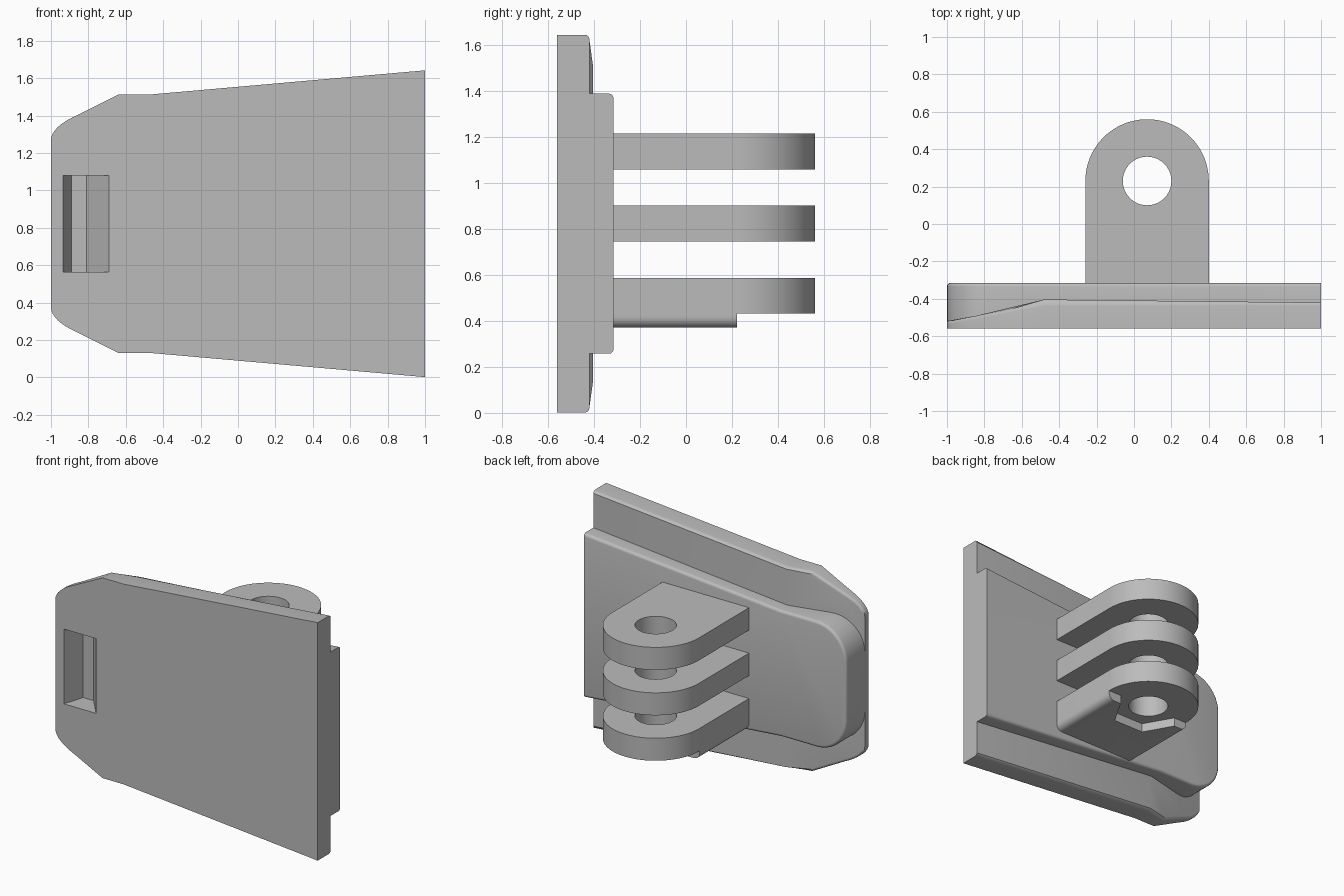
import bpy, bmesh, math
from mathutils import Vector

cube = bpy.data.objects.get("Cube")
if cube:
    bpy.data.objects.remove(cube, do_unlink=True)

MID = 0.822                       # height of the plate's centre line
FRONT, STEP, BACK = -0.56, -0.42, -0.315
HOLE_X, HOLE_Y, LUG_R = 0.07, 0.23, 0.33

grey = bpy.data.materials.new("plain_grey")
grey.use_nodes = True
colour = (0.5, 0.5, 0.5, 1)
grey.diffuse_color = colour
grey.node_tree.nodes["Principled BSDF"].inputs["Base Color"].default_value = colour


def arc(cx, cy, r, start, end, n):
    """Points on an arc, angles in degrees."""
    angles = [math.radians(start + (end - start) * i / n) for i in range(n + 1)]
    return [(cx + r * math.cos(a), cy + r * math.sin(a)) for a in angles]


def mirrored(half):
    """Close a half outline (x, half height) about the centre line."""
    return [(x, MID + h) for x, h in half] + [(x, MID - h) for x, h in reversed(half)]


def prism(points, low, high, axis):
    """Extrude a flat outline along y or z, returned as a bmesh."""
    bm = bmesh.new()
    place = (lambda p, t: (p[0], t, p[1])) if axis == "y" else (lambda p, t: (p[0], p[1], t))
    a = [bm.verts.new(place(p, low)) for p in points]
    b = [bm.verts.new(place(p, high)) for p in points]
    bm.faces.new(a)
    bm.faces.new(b)
    for i in range(len(points)):
        j = (i + 1) % len(points)
        bm.faces.new((a[i], a[j], b[j], b[i]))
    bmesh.ops.recalc_face_normals(bm, faces=bm.faces)
    return bm


def round_edges(bm, rule, radius, segments=4):
    edges = [e for e in bm.edges if rule(*[v.co for v in e.verts])]
    bmesh.ops.bevel(bm, geom=edges, offset=radius, segments=segments,
                    profile=0.5, affect="EDGES")


def finish(bm, name):
    bmesh.ops.recalc_face_normals(bm, faces=bm.faces)
    mesh = bpy.data.meshes.new(name)
    bm.to_mesh(mesh)
    bm.free()
    mesh.materials.append(grey)
    obj = bpy.data.objects.new(name, mesh)
    bpy.context.collection.objects.link(obj)
    return obj


def combine(obj, other, operation):
    """Apply a boolean and discard the other object."""
    mod = obj.modifiers.new("boolean", "BOOLEAN")
    mod.operation, mod.object, mod.solver = operation, other, "EXACT"
    graph = bpy.context.evaluated_depsgraph_get()
    mesh = bpy.data.meshes.new_from_object(obj.evaluated_get(graph))
    obj.modifiers.clear()
    obj.data = mesh
    bpy.data.objects.remove(other, do_unlink=True)


def smooth(obj):
    bpy.ops.object.select_all(action="DESELECT")
    obj.select_set(True)
    bpy.context.view_layer.objects.active = obj
    bpy.ops.object.shade_smooth_by_angle(angle=math.radians(30))


# Flange: tapered outline with curved corners, thinning toward its narrow end
start, bend, end = Vector((-1, 0.445)), Vector((-1, 0.52)), Vector((-0.85, 0.585))
corner = [tuple(start.lerp(bend, t / 8).lerp(bend.lerp(end, t / 8), t / 8)) for t in range(9)]
bm = prism(mirrored(corner + [(-0.64, 0.69), (-0.48, 0.69), (1, 0.82)]), FRONT, STEP, "y")
fold = [v for v in bm.verts if v.co.y > -0.5 and abs(v.co.x + 0.48) < 0.001]
bmesh.ops.connect_verts(bm, verts=fold)
for v in bm.verts:
    if v.co.y > -0.5 and v.co.x < -0.48:
        v.co.y += (v.co.x + 0.48) * 0.19
round_edges(bm, lambda a, b: min(a.y, b.y) > -0.53 and min(a.x, b.x) < 0.99
            and max(a.x, b.x) > -0.99 and (a.z - MID) * (b.z - MID) > 0, 0.018)
plate = finish(bm, "mount_plate")

# Raised pad with a rounded narrow end
half = arc(-0.77, 0.205, 0.23, 180, 90, 10) + [(-0.5, 0.435), (1, 0.565)]
bm = prism(mirrored(half), -0.53, BACK, "y")
round_edges(bm, lambda a, b: min(a.y, b.y) > BACK - 0.001 and min(a.x, b.x) < 0.99, 0.02)
combine(plate, finish(bm, "pad"), "UNION")

# Sloped-wall slot in the front face
slot = [(-0.935, -0.6), (-0.935, FRONT), (-0.89, -0.415),
        (-0.81, -0.415), (-0.69, FRONT), (-0.69, -0.6)]
combine(plate, finish(prism(slot, 0.565, 1.08, "z"), "slot_cutter"), "DIFFERENCE")
smooth(plate)

# Three hinge lugs with a pin hole
lug_outline = ([(HOLE_X + LUG_R, -0.33)] + arc(HOLE_X, HOLE_Y, LUG_R, 0, 180, 40)
               + [(HOLE_X - LUG_R, -0.33)])
for name, low, high in (("lower", 0.432, 0.587), ("middle", 0.745, 0.9), ("upper", 1.058, 1.213)):
    lug = finish(prism(lug_outline, low, high, "z"), name + "_lug")
    pin = prism(arc(HOLE_X, HOLE_Y, 0.13, 0, 360, 40)[:-1], 0, 2, "z")
    combine(lug, finish(pin, "pin_cutter"), "DIFFERENCE")
    smooth(lug)

# Boss under the lower lug, with a hexagonal nut seat
left, right = HOLE_X - LUG_R, HOLE_X + LUG_R
bm = prism([(left, 0.37), (right, 0.37), (right, 0.432), (left, 0.432)], -0.33, 0.222, "y")
round_edges(bm, lambda a, b: max(a.z, b.z) < 0.38 and abs(a.x - b.x) < 0.001, 0.045, 5)
boss = finish(bm, "nut_boss")
nut = prism(arc(HOLE_X, HOLE_Y, 0.235, 0, 360, 6)[:-1], 0.2, 0.5, "z")
combine(boss, finish(nut, "nut_cutter"), "DIFFERENCE")
smooth(boss)
